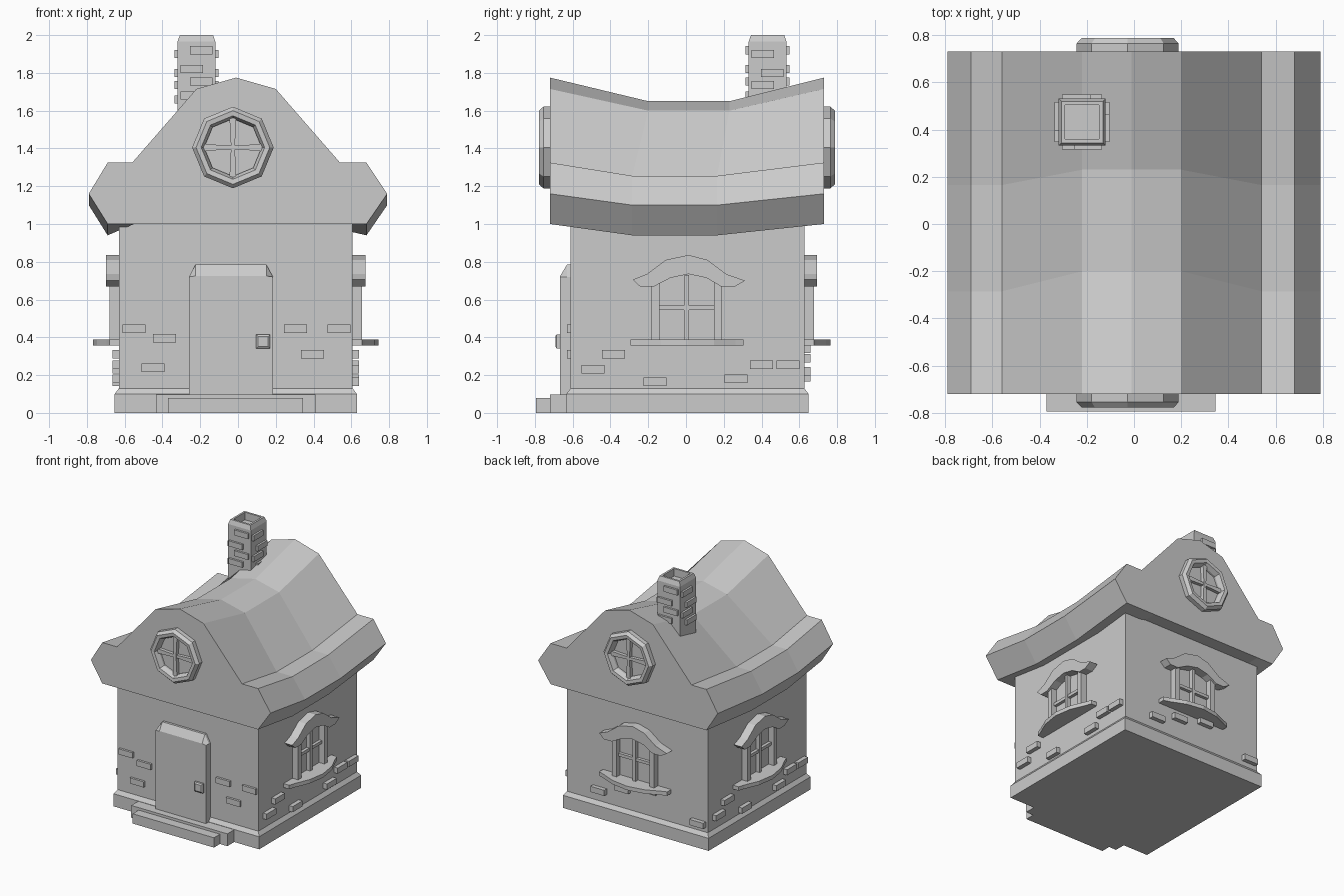
import bpy, bmesh, math
from mathutils import Matrix, Vector

if "Cube" in bpy.data.objects:
    bpy.data.objects.remove(bpy.data.objects["Cube"])

grey = bpy.data.materials.new("plain_grey")
grey.diffuse_color = (0.6, 0.6, 0.6, 1)
grey.use_nodes = True
grey.node_tree.nodes["Principled BSDF"].inputs["Base Color"].default_value = grey.diffuse_color


def loft(name, rings, mat=None, loop=False):
    """Skin rings of points; cap the ends unless the rings close in a loop."""
    bm = bmesh.new()
    vs = [[bm.verts.new(p) for p in r] for r in rings]
    n, m = len(rings[0]), len(rings)
    for i in range(m if loop else m - 1):
        a, b = vs[i], vs[(i + 1) % m]
        for j in range(n):
            k = (j + 1) % n
            bm.faces.new((a[j], a[k], b[k], b[j]))
    if not loop:
        bm.faces.new(vs[0])
        bm.faces.new(vs[-1])
    if mat:
        bmesh.ops.transform(bm, matrix=mat, verts=bm.verts)
    bmesh.ops.recalc_face_normals(bm, faces=bm.faces)
    me = bpy.data.meshes.new(name)
    bm.to_mesh(me)
    bm.free()
    me.materials.append(grey)
    ob = bpy.data.objects.new(name, me)
    bpy.context.collection.objects.link(ob)
    return ob


def plate(name, pts, d0, d1, mat=None):
    """Extrude an (x, z) outline outwards, towards -y, from d0 to d1."""
    return loft(name, [[(x, -d, z) for x, z in pts] for d in (d0, d1)], mat)


def rect(x, z, w, h):
    return [(x - w/2, z - h/2), (x + w/2, z - h/2), (x + w/2, z + h/2), (x - w/2, z + h/2)]


def square(cx, cy, r, z):
    return [(cx - r, cy - r, z), (cx + r, cy - r, z), (cx + r, cy + r, z), (cx - r, cy + r, z)]


def side(k, cx, cy, r):
    """Matrix putting a front-facing part on side k: front, right, back, left."""
    return (Matrix.Translation((cx, cy, 0)) @ Matrix.Rotation(k * math.pi / 2, 4, 'Z')
            @ Matrix.Translation((0, -r, 0)))


CX, CY, R = -0.012, 0.008, 0.619

# Walls and plinth
loft("walls", [square(CX, CY, R, 0.05), square(CX, CY, R, 1.05)])
loft("plinth", [square(CX, CY, 0.641, 0), square(CX, CY, 0.641, 0.1), square(CX, CY, R, 0.13)])

# Sagging roof: x, end height, middle height, y of the two breaks
prof = [(-0.79, 1.16, 1.10), (-0.69, 1.325, 1.255), (-0.56, 1.325, 1.255), (-0.22, 1.715, 1.60),
        (-0.01, 1.775, 1.65), (0.20, 1.715, 1.60), (0.54, 1.325, 1.255), (0.68, 1.325, 1.255),
        (0.79, 1.16, 1.10), (0.68, 1.0, 0.94), (0.42, 1.0, 1.0), (-0.55, 1.0, 1.0), (-0.69, 1.0, 0.94)]
brk = lambda x, z: (-0.2, 0.23) if z > 1.4 else (-0.285, 0.165)
loft("roof", [[(x, -0.72, e) for x, e, m in prof],
              [(x, brk(x, e)[0], m) for x, e, m in prof],
              [(x, brk(x, e)[1], m) for x, e, m in prof],
              [(x, 0.73, e) for x, e, m in prof]])

# Round gable windows, front and back
ring = [(0.216, -0.02), (0.216, 0.035), (0.195, 0.058), (0.168, 0.055), (0.152, 0.02), (0.152, -0.02)]
for k, label in ((0, "front"), (2, "back")):
    M = side(k, -0.027, 0.005, 0.725)
    rings = []
    for i in range(8):
        a = i * math.pi / 4
        rings.append([(r * math.sin(a), -d, 1.405 + r * math.cos(a)) for r, d in ring])
    loft(label + "_gable_frame", rings, M, loop=True)
    plate(label + "_gable_glass", [(0.16 * math.sin(i * math.pi / 4), 1.405 + 0.16 * math.cos(i * math.pi / 4))
                                   for i in range(8)], -0.01, 0.004, M)
    bow = [(-0.018, -0.155), (0.018, -0.155), (0.01, 0), (0.018, 0.155), (-0.018, 0.155), (-0.01, 0)]
    plate(label + "_gable_upright_bar", [(a, 1.405 + b) for a, b in bow], 0, 0.034, M)
    plate(label + "_gable_cross_bar", [(b, 1.405 + a) for a, b in bow], 0, 0.03, M)

# Square windows with hood and bowed sill on three sides
hood = [(-0.29, 0.705), (-0.215, 0.735), (-0.115, 0.81), (0.005, 0.836), (0.105, 0.81), (0.205, 0.735),
        (0.305, 0.70), (0.25, 0.668), (0.18, 0.668), (0.1, 0.715), (0.005, 0.735), (-0.09, 0.715),
        (-0.18, 0.668), (-0.25, 0.668)]
sill = [(-0.303, -0.02), (-0.303, 0.05), (-0.255, 0.065), (-0.14, 0.115), (0, 0.137),
        (0.14, 0.115), (0.255, 0.065), (0.297, 0.05), (0.297, -0.02)]
for k, label in ((1, "right"), (2, "back"), (3, "left")):
    M = side(k, CX, CY, R)
    plate(label + "_window_hood", hood, -0.02, 0.067, M)
    loft(label + "_window_sill", [[(x, -d, z) for x, d in sill] for z in (0.357, 0.388)], M)
    for n, x in (("left", -0.17), ("right", 0.16)):
        plate(f"{label}_window_{n}_jamb", rect(x, 0.535, 0.042, 0.32), -0.02, 0.05, M)
    plate(label + "_window_mullion", rect(-0.005, 0.555, 0.026, 0.35), -0.02, 0.035, M)
    plate(label + "_window_cross_bar", rect(-0.005, 0.557, 0.3, 0.024), -0.02, 0.028, M)
    plate(label + "_window_glass", rect(-0.005, 0.54, 0.3, 0.34), -0.02, 0.004, M)

# Door with chamfered head, and knob
door = lambda a, b, t: [(a, 0.08), (b, 0.08), (b, t), (a, t)]
outline = lambda y, ztop: [(-0.26, y, 0.08), (0.185, y, 0.08), (0.185, y, 0.72), (0.15, y, ztop),
                           (-0.225, y, ztop), (-0.26, y, 0.72)]
loft("door", [outline(-0.58, 0.785), outline(-0.63, 0.785), outline(-0.666, 0.725)])
knob = lambda y, w: [(x, y, z) for x, z in rect(0.133, 0.378, w, w)]
loft("door_knob", [knob(-0.65, 0.06), knob(-0.672, 0.074), knob(-0.685, 0.074), knob(-0.692, 0.054)])

# Steps
plate("upper_step", [(-0.435, 0), (0.41, 0), (0.41, 0.098), (-0.435, 0.098)], 0.6, 0.72)
plate("lower_step", [(-0.37, 0), (0.345, 0), (0.345, 0.078), (-0.37, 0.078)], 0.7, 0.795)

# Loose bricks on each wall (sideways position, height)
side_bricks = [(-0.5, 0.23), (-0.393, 0.31), (-0.173, 0.165), (0.257, 0.18), (0.392, 0.255), (0.532, 0.255)]
bricks = {0: [(-0.538, 0.445), (-0.378, 0.395), (-0.438, 0.24), (0.317, 0.445), (0.547, 0.445), (0.407, 0.31)],
          1: side_bricks,
          2: [(-0.33, 0.22), (-0.12, 0.29), (0.12, 0.34), (0.54, 0.19)],
          3: side_bricks}
for k, label in enumerate(("front", "right", "back", "left")):
    for i, (x, z) in enumerate(bricks[k]):
        plate(f"{label}_brick_{i + 1}", rect(x, z, 0.122, 0.045), -0.02, 0.018 if k == 0 else 0.033,
              side(k, CX, CY, R))

# Hollow chimney with its bricks
HX, HY = -0.22, 0.432
loft("chimney", [square(HX, HY, r, z) for r, z in
                 ((0.1, 1.25), (0.1, 1.965), (0.088, 2.0), (0.072, 2.0), (0.072, 1.94))])
for k in range(4):
    for i, z in enumerate((1.92, 1.82, 1.755, 1.68)):
        x = (0.025, -0.025)[(i + k) % 2]
        plate(f"chimney_brick_{k}_{i + 1}", rect(x, z - 0.02 * (k % 2), 0.12, 0.043), -0.01, 0.016,
              side(k, HX, HY, 0.1))
